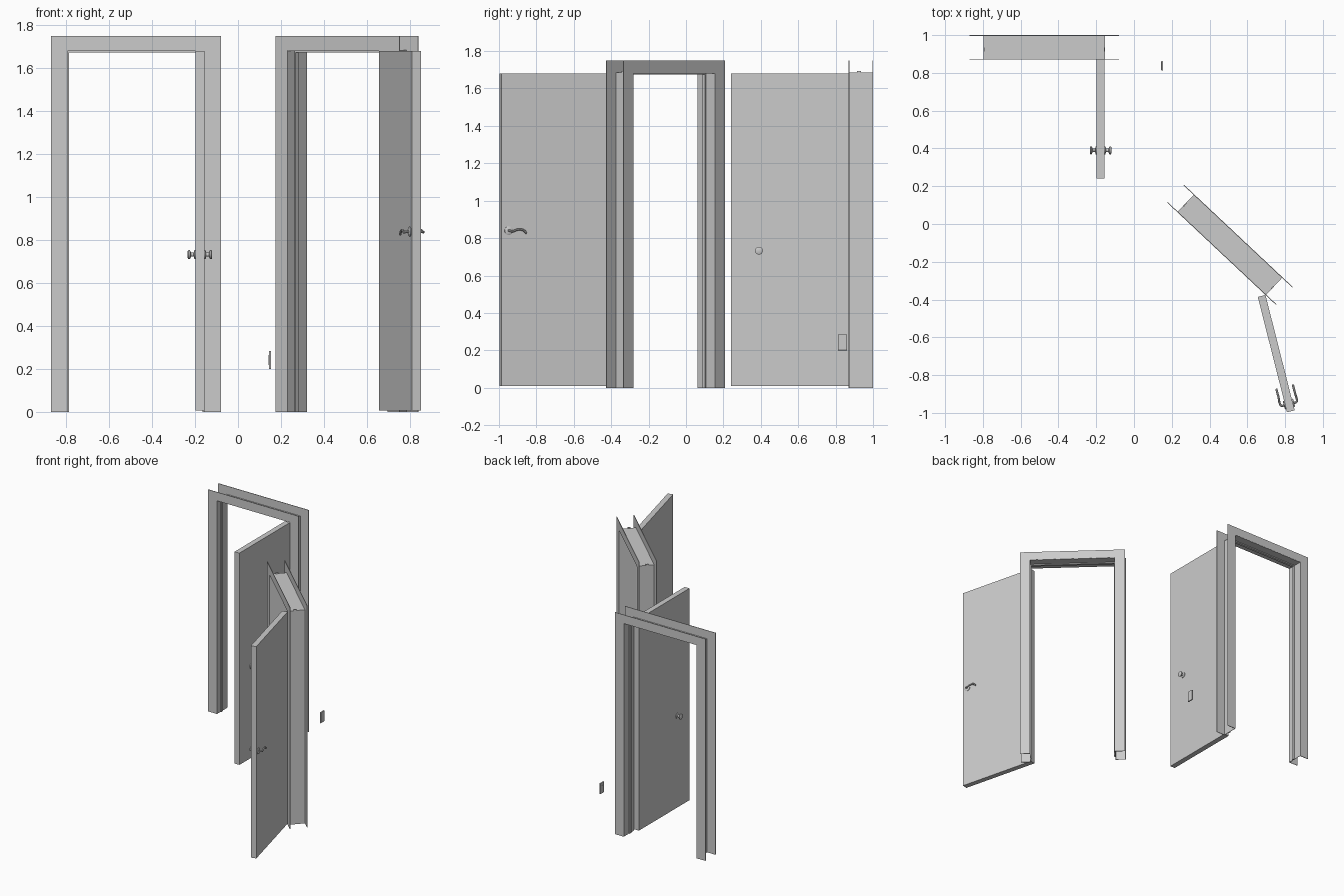
import bpy, bmesh, math
from mathutils import Matrix, Vector

if "Cube" in bpy.data.objects:
    bpy.data.objects.remove(bpy.data.objects["Cube"])

grey = bpy.data.materials.new("plain_grey")
grey.use_nodes = True
grey.diffuse_color = (0.6, 0.6, 0.6, 1)
grey.node_tree.nodes["Principled BSDF"].inputs["Base Color"].default_value = grey.diffuse_color

# Shared sizes
HALF = 0.319          # half the opening width
HEAD = 1.682          # opening height
TRIM = 0.076          # casing width
DEPTH = 0.065         # half the wall depth
SLAB = 0.042          # door thickness
LEAF = 0.63           # door width


def finish(name, bm, matrix, smooth=False):
    mesh = bpy.data.meshes.new(name)
    bmesh.ops.recalc_face_normals(bm, faces=bm.faces)
    bm.to_mesh(mesh)
    bm.free()
    return place(name, mesh, matrix, smooth)


def place(name, mesh, matrix, smooth=False):
    mesh.materials.clear()
    mesh.materials.append(grey)
    obj = bpy.data.objects.new(name, mesh)
    obj.matrix_world = matrix
    bpy.context.collection.objects.link(obj)
    if smooth:
        bpy.ops.object.select_all(action='DESELECT')
        obj.select_set(True)
        bpy.context.view_layer.objects.active = obj
        bpy.ops.object.shade_smooth_by_angle(angle=math.radians(40))
    return obj


def portal(name, matrix, inner, outer, head, top, front, back):
    """Upside-down U outline, extruded from front to back."""
    bm = bmesh.new()
    outline = [(-outer, 0), (-outer, top), (outer, top), (outer, 0),
               (inner, 0), (inner, head), (-inner, head), (-inner, 0)]
    face = bm.faces.new([bm.verts.new((x, front, z)) for x, z in outline])
    out = bmesh.ops.extrude_face_region(bm, geom=[face])
    moved = [g for g in out["geom"] if isinstance(g, bmesh.types.BMVert)]
    bmesh.ops.translate(bm, vec=(0, back - front, 0), verts=moved)
    return finish(name, bm, matrix)


def box(name, matrix, low, high, bevel=0):
    low, high = Vector(low), Vector(high)
    bm = bmesh.new()
    bmesh.ops.create_cube(bm, size=1, matrix=Matrix.Translation((low + high) / 2)
                          @ Matrix.Diagonal((*(high - low), 1)))
    if bevel:
        bmesh.ops.bevel(bm, geom=bm.edges[:], offset=bevel, segments=2,
                        profile=0.5, affect='EDGES')
    return finish(name, bm, matrix)


def lathe(name, matrix, profile, sides=24):
    """Turn (radius, height) points around local z."""
    bm = bmesh.new()
    verts = [bm.verts.new((r, 0, h)) for r, h in profile]
    edges = [bm.edges.new(pair) for pair in zip(verts, verts[1:])]
    bmesh.ops.spin(bm, geom=verts + edges, cent=(0, 0, 0), axis=(0, 0, 1),
                   angle=math.tau, steps=sides)
    bmesh.ops.remove_doubles(bm, verts=bm.verts[:], dist=0.0002)
    return finish(name, bm, matrix, True)


def tube(name, matrix, points, radius):
    curve = bpy.data.curves.new(name, 'CURVE')
    curve.dimensions = '3D'
    curve.bevel_depth = radius
    curve.bevel_resolution = 2
    curve.resolution_u = 4
    curve.use_fill_caps = True
    spline = curve.splines.new('BEZIER')
    spline.bezier_points.add(len(points) - 1)
    for bp, co in zip(spline.bezier_points, points):
        bp.co = co
        bp.handle_left_type = bp.handle_right_type = 'AUTO'
    temp = bpy.data.objects.new(name + "_path", curve)
    mesh = bpy.data.meshes.new_from_object(temp)
    bpy.data.objects.remove(temp)
    place(name, mesh, matrix, True)


def knob(name, matrix):
    lathe(name, matrix, [(0, 0), (0.021, 0), (0.021, 0.005), (0.009, 0.008),
                         (0.009, 0.02), (0.021, 0.026), (0.021, 0.033),
                         (0.016, 0.036), (0, 0.036)])


def lever(name, matrix):
    lathe(name + "_rose", matrix, [(0, 0), (0.023, 0), (0.023, 0.004),
                                   (0.018, 0.007), (0, 0.007)])
    # Neck comes out of the rose, then the grip sweeps back to the hinge side
    tube(name + "_grip", matrix, [(0, 0, 0), (0, 0, 0.019), (-0.012, -0.004, 0.025),
                                  (-0.045, 0.006, 0.024), (-0.075, 0.002, 0.024),
                                  (-0.092, -0.014, 0.024)], 0.006)


def doorway(side, centre, turn, swing, hardware, along, height):
    base = Matrix.Translation(centre) @ Matrix.Rotation(math.radians(turn), 4, 'Z')
    # Casing on both wall faces, thin lining between them, and a stop strip
    thin = 0.004
    for label, y in (("front", -DEPTH), ("back", DEPTH - thin)):
        portal(f"{side}_{label}_casing", base, HALF, HALF + TRIM,
               HEAD, 1.75, y, y + thin)
    portal(f"{side}_lining", base, HALF - 0.001, HALF + 0.002,
           HEAD - 0.001, HEAD + 0.003, -DEPTH + 0.001, DEPTH - 0.001)
    portal(f"{side}_stop", base, HALF - 0.008, HALF,
           HEAD - 0.008, HEAD + 0.001, -0.021, 0)
    for x in (-HALF, HALF):
        box(f"{side}_stop_tip", base, (x - 0.003, -0.021, HEAD - 0.004),
            (x + 0.003, 0, HEAD + 0.012))

    # Door leaf hung on the front corner of the opening
    hinge = base @ Vector((HALF, -DEPTH, 0))
    leaf = Matrix.Translation(hinge) @ Matrix.Rotation(math.radians(swing), 4, 'Z')
    box(f"{side}_door", leaf, (0, -SLAB, 0.009), (LEAF, 0, 1.68))

    # Matching handles on both faces; local z points away from the door
    for label, y, out in (("inner", 0, 1), ("outer", -SLAB, -1)):
        axes = Matrix(((1, 0, 0, along), (0, 0, out, y),
                       (0, 1, 0, height), (0, 0, 0, 1)))
        hardware(f"{side}_{label}_handle", leaf @ axes)


doorway("right", (-0.475, 0.935, 0), 0, -90, knob, 0.48, 0.733)
doorway("left", (0.508, -0.11, 0), -43.2, -75.8, lever, 0.59, 0.84)

# Small wall plate with a raised centre
box("wall_plate", Matrix(), (0.144, 0.812, 0.2), (0.154, 0.862, 0.285), 0.003)
box("wall_plate_rocker", Matrix(), (0.142, 0.826, 0.22), (0.15, 0.848, 0.265))
